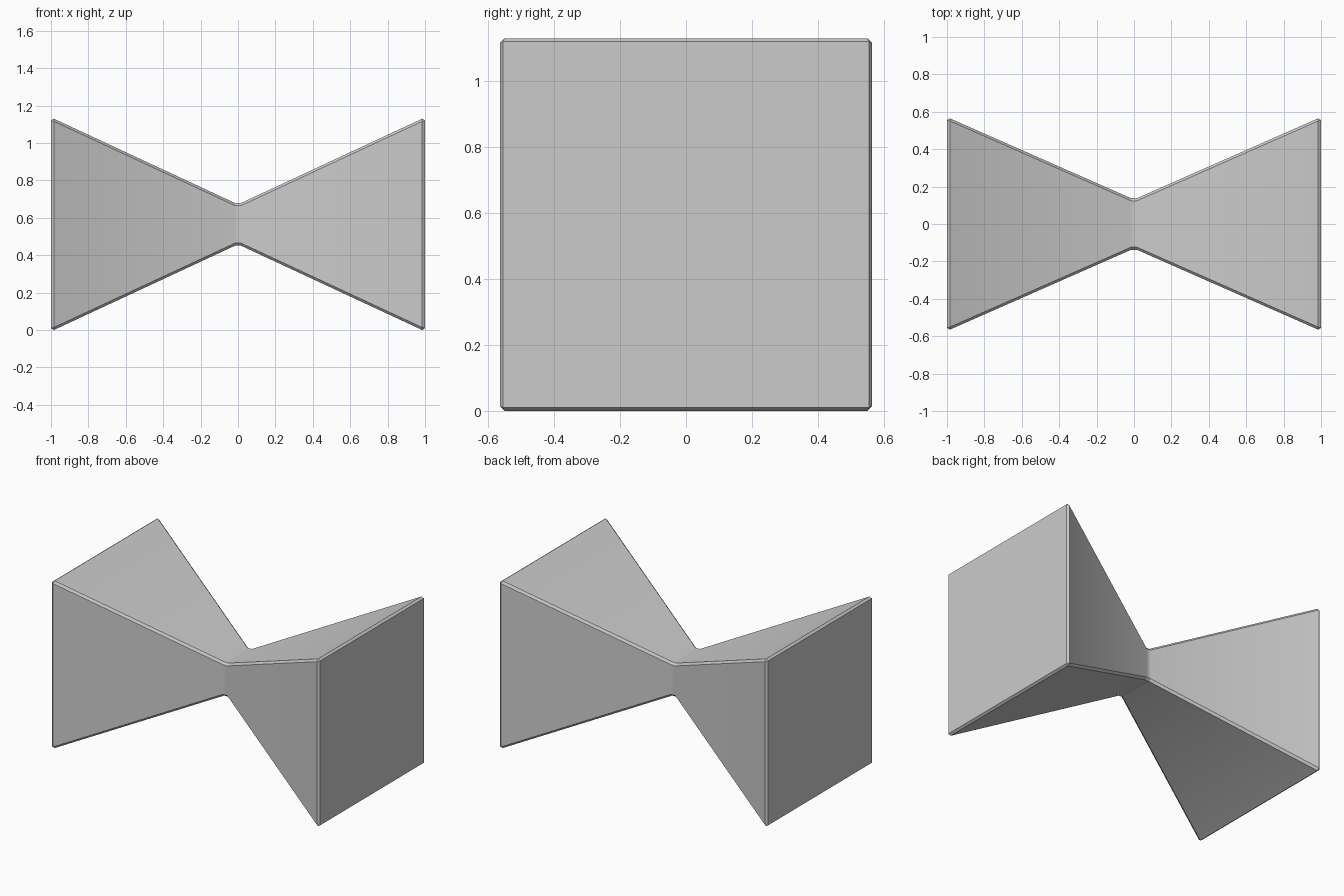
import bpy, bmesh, math

if "Cube" in bpy.data.objects:
    bpy.data.objects.remove(bpy.data.objects["Cube"])

CENTRE_Z = 0.565


def section(bm, x, hy, hz, c):
    """Ring with half sizes hy, hz and corners cut by c."""
    pts = []
    for sy, sz in ((1, 1), (-1, 1), (-1, -1), (1, -1)):
        a = (sy * hy, sz * (hz - c))
        b = (sy * (hy - c), sz * hz)
        pts += [a, b] if sy * sz > 0 else [b, a]
    return [bm.verts.new((x, y, z + CENTRE_Z)) for y, z in pts]


# Half of the profile from the end cap to the waist, mirrored to the other side
half = [(1.0, 0.555, 0.555, 0.0), (0.985, 0.565, 0.565, 0.014),
        (0.016, 0.138, 0.114, 0.014)]
profile = half + [(-x, hy, hz, c) for x, hy, hz, c in reversed(half)]

# Pinched bow body with bevelled edges
bm = bmesh.new()
rings = [section(bm, *p) for p in profile]
for r, s in zip(rings, rings[1:]):
    for i in range(8):
        j = (i + 1) % 8
        bm.faces.new((r[i], r[j], s[j], s[i]))
bm.faces.new(rings[0])
bm.faces.new(rings[-1])
bmesh.ops.remove_doubles(bm, verts=bm.verts, dist=0.0001)
bmesh.ops.recalc_face_normals(bm, faces=bm.faces)

mesh = bpy.data.meshes.new("bow_body")
bm.to_mesh(mesh)
bm.free()
obj = bpy.data.objects.new("bow_body", mesh)
bpy.context.collection.objects.link(obj)
bpy.context.view_layer.objects.active = obj
obj.select_set(True)
bpy.ops.object.shade_smooth_by_angle(angle=math.radians(30))
